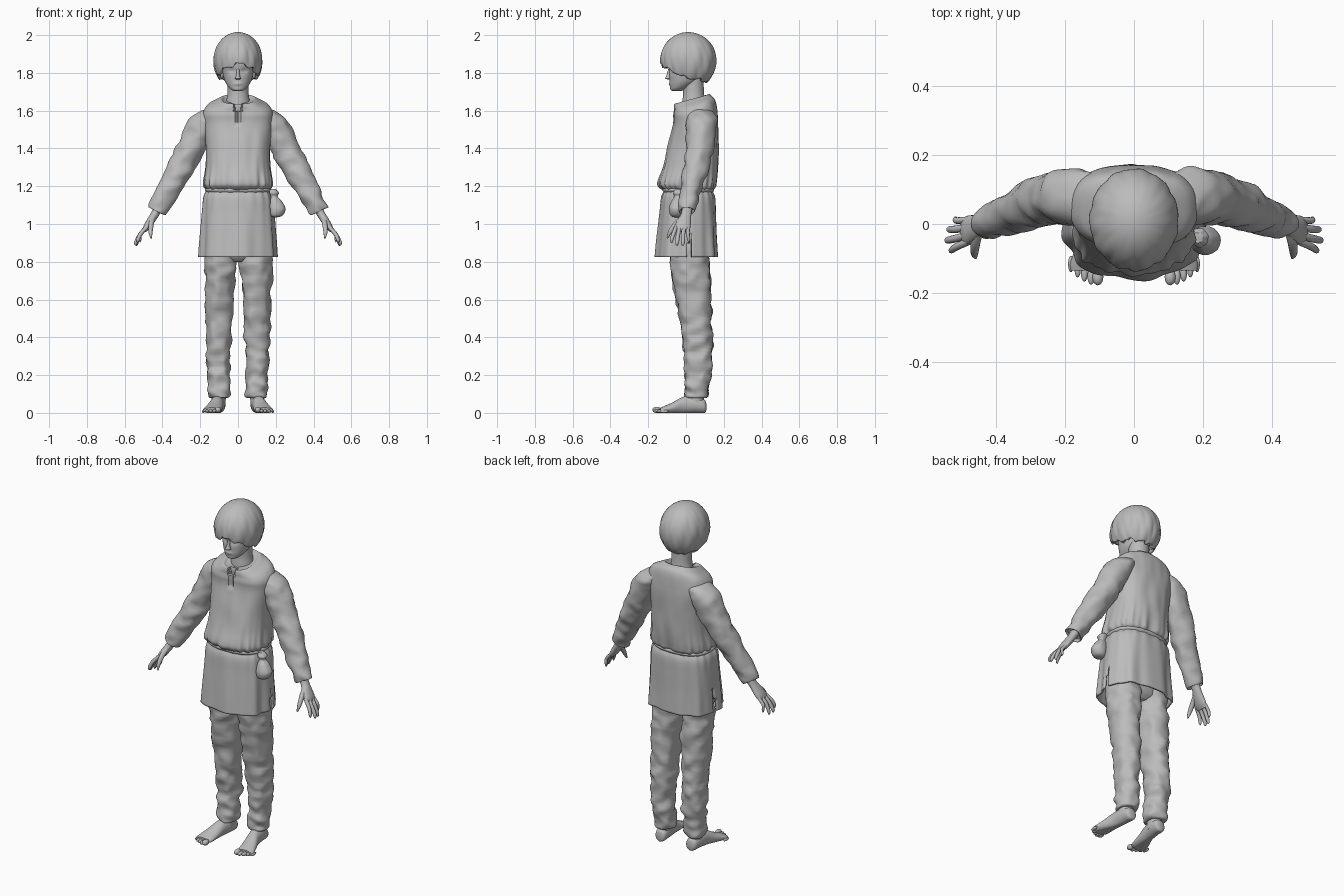
import bpy, bmesh
from math import sin, cos, pi, exp, radians
from mathutils import Vector, noise

if "Cube" in bpy.data.objects:
    bpy.data.objects.remove(bpy.data.objects["Cube"])

grey = bpy.data.materials.new("plain_grey")
grey.use_nodes = True
grey.diffuse_color = (0.5, 0.5, 0.5, 1)
shader = grey.node_tree.nodes["Principled BSDF"]
shader.inputs["Base Color"].default_value = grey.diffuse_color
shader.inputs["Roughness"].default_value = 0.8

X, Y, Z = Vector((1, 0, 0)), Vector((0, 1, 0)), Vector((0, 0, 1))


def finish(name, bm, thickness=0):
    bmesh.ops.recalc_face_normals(bm, faces=bm.faces)
    mesh = bpy.data.meshes.new(name)
    bm.to_mesh(mesh)
    bm.free()
    mesh.materials.append(grey)
    ob = bpy.data.objects.new(name, mesh)
    bpy.context.collection.objects.link(ob)
    bpy.ops.object.select_all(action="DESELECT")
    ob.select_set(True)
    bpy.context.view_layer.objects.active = ob
    bpy.ops.object.shade_smooth_by_angle(angle=radians(50))
    if thickness:
        mod = ob.modifiers.new("thickness", "SOLIDIFY")
        mod.thickness, mod.offset = thickness, -1
    return ob


def smooth_path(pts, steps):
    """Catmull-Rom interpolation of (x, y, z, radius_a, radius_b) stations."""
    p = [pts[0]] + list(pts) + [pts[-1]]
    for i in range(1, len(p) - 2):
        for k in range(steps):
            t = k / steps
            yield [0.5 * (2 * b + (c - a) * t + (2 * a - 5 * b + 4 * c - d) * t * t
                          + (3 * b - a - 3 * c + d) * t ** 3)
                   for a, b, c, d in zip(*p[i - 1:i + 3])]
    yield list(pts[-1])


def loft(name, pts, a=X, b=Y, steps=6, segs=32, power=1, caps=True,
         fold=None, shape=None, cut=None, thickness=0):
    """Skin rings along a path; fold scales a ring, shape moves points, cut drops faces."""
    bm = bmesh.new()
    rings = []
    for x, y, z, ra, rb in smooth_path(pts, steps):
        ring = []
        for k in range(segs):
            th = 2 * pi * k / segs
            c, s = cos(th), sin(th)
            ca = abs(c) ** power * (1 if c > 0 else -1)
            sb = abs(s) ** power * (1 if s > 0 else -1)
            f = 1 + (fold(th, z) if fold else 0)
            v = Vector((x, y, z)) + (a * ca * ra + b * sb * rb) * f
            ring.append(bm.verts.new(shape(v) if shape else v))
        rings.append(ring)
    for r, q in zip(rings, rings[1:]):
        for k in range(segs):
            n = (k + 1) % segs
            bm.faces.new((r[k], r[n], q[n], q[k]))
    if caps:
        bm.faces.new(rings[0])
        bm.faces.new(rings[-1])
    if cut:
        doomed = [f for f in bm.faces if cut(f.calc_center_median())]
        bmesh.ops.delete(bm, geom=doomed, context="FACES")
    return finish(name, bm, thickness)


def blob(name, centre, radii):
    bm = bmesh.new()
    bmesh.ops.create_uvsphere(bm, u_segments=20, v_segments=14, radius=1)
    for v in bm.verts:
        v.co = Vector(centre) + Vector([c * r for c, r in zip(v.co, radii)])
    return finish(name, bm)


def bump(v, scale, amount, seed=0):
    return noise.noise(v * scale + Vector((seed, seed, 0))) * amount


# Tunic: bloused over the belt, sloping collar, notch at the throat
def tunic_shape(v):
    w = max(0, min(1, (v.z - 1.56) / 0.08))
    v.z += (v.y - 0.04) * 0.28 * w
    v.y += bump(Vector((v.x * 2, v.y, v.z * 0.7)), 9, 0.007)
    if v.y < 0 and v.z > 1.53 and abs(v.x) < (v.z - 1.53) * 0.2 + 0.002:
        v.y += 0.022
    return v


def tunic_fold(th, z):
    return 0.022 * exp(-max(0, z - 1.2) / 0.07) * (sin(15 * th) + sin(23 * th + 1))


loft("tunic_top", [(0, .01, 1.175, .15, .115), (0, .01, 1.19, .172, .142), (0, .007, 1.22, .181, .153),
                   (0, .022, 1.3, .172, .145), (0, .035, 1.4, .17, .135), (0, .05, 1.52, .182, .121),
                   (0, .048, 1.585, .185, .117), (0, .045, 1.625, .163, .11), (0, .035, 1.65, .12, .1),
                   (0, .032, 1.664, .09, .092), (0, .033, 1.655, .076, .078)],
     steps=8, segs=128, power=0.8, fold=tunic_fold, shape=tunic_shape)

# Tunic skirt: gathered at the belt, slit at both sides
def skirt_fold(th, z):
    d = 1.2 - z
    return (0.022 * exp(-d / 0.08) * sin(19 * th)
            + 0.03 * min(1, d / 0.3) * (sin(8 * th + 0.6) + 0.5 * sin(13 * th + 2)))


loft("tunic_skirt", [(0, .012, 1.205, .155, .118), (0, .012, 1.18, .165, .125), (0, .012, 1.14, .183, .142),
                     (0, .01, 1.06, .19, .148), (0, .006, .95, .197, .155), (0, .004, .825, .205, .164)],
     steps=8, segs=128, power=0.8, caps=False, fold=skirt_fold, thickness=0.01,
     cut=lambda c: c.z < 1.02 and abs(c.y - 0.02) < 0.003 + (1.02 - c.z) * 0.04)

# Belt cord with hanging pouch
loft("belt", [(0, .012, 1.165, .166, .128), (0, .012, 1.18, .176, .137), (0, .012, 1.195, .166, .128)],
     segs=64, power=0.8)
loft("pouch", [(.197, -.05, 1.035, .008, .008), (.202, -.05, 1.045, .034, .032), (.207, -.048, 1.08, .045, .042),
               (.2, -.045, 1.12, .032, .032), (.192, -.042, 1.145, .018, .02), (.19, -.04, 1.165, .026, .028),
               (.185, -.04, 1.185, .014, .015)],
     fold=lambda th, z: 0.05 * sin(7 * th) * max(0, z - 1.06) * 10)

# Hips and neck
loft("hips", [(0, .02, .8, .05, .06), (0, .02, .84, .12, .09), (0, .02, .95, .165, .11),
              (0, .015, 1.16, .15, .105)], power=0.8)
loft("neck", [(0, .05, 1.57, .08, .07), (0, .042, 1.64, .064, .062), (0, .04, 1.7, .056, .055),
              (0, .035, 1.8, .058, .058)])

# Head: jaw, cheeks and brow, with eye hollows pressed in
def face_shape(v):
    if v.y < -0.03:
        for s in (-1, 1):
            d = ((v.x - s * 0.032) / 0.02) ** 2 + ((v.z - 1.81) / 0.014) ** 2
            v.y += 0.009 * exp(-d)
        v.y -= 0.005 * exp(-(v.x / 0.022) ** 2 - ((v.z - 1.742) / 0.008) ** 2)
    return v


loft("head", [(0, -.048, 1.703, .012, .014), (0, -.046, 1.709, .033, .035), (0, -.03, 1.728, .053, .055),
              (0, -.008, 1.76, .071, .079), (0, .005, 1.81, .083, .094), (0, .01, 1.87, .092, .102),
              (0, .012, 1.93, .078, .088), (0, .012, 1.965, .03, .035)],
     steps=8, segs=64, power=0.95, shape=face_shape)
loft("nose", [(0, -.085, 1.764, .007, .006), (0, -.092, 1.77, .015, .018), (0, -.09, 1.785, .01, .014),
              (0, -.084, 1.82, .007, .01)])
for s in (-1, 1):
    blob("ear", (s * .084, .012, 1.8), (.012, .02, .03))

# Hair: swirled cap, swept fringe, longer at the nape
def hair():
    bm = bmesh.new()
    segs, rows, rings = 96, 30, []
    for i in range(rows + 1):
        ring = []
        for k in range(segs):
            th = 2 * pi * k / segs
            front, side = max(0, -sin(th)), abs(cos(th))
            part = exp(-((th - 1.5 * pi - 0.22) / 0.13) ** 2)
            end = radians(143 - 42 * front ** 1.3 - 10 * side ** 3) - 0.12 * part
            end += 0.05 * sin(9 * th) + 0.03 * sin(17 * th + 1)
            t = max(0.01, i / rows)
            ph = end * t
            lock = 0.022 * t * (sin(11 * th + 3 * ph) + 0.6 * sin(19 * th - 4 * ph))
            r = sin(ph) ** (1 if ph < pi / 2 else 0.75) * (1 + lock)
            ring.append(bm.verts.new((.113 * r * cos(th), .012 + .132 * r * sin(th),
                                      1.868 + .132 * cos(ph))))
        rings.append(ring)
    bm.faces.new(rings[0])
    for r, q in zip(rings, rings[1:]):
        for k in range(segs):
            n = (k + 1) % segs
            bm.faces.new((r[k], r[n], q[n], q[k]))
    finish("hair", bm, 0.016)


hair()


def wrinkled(seed, amount):
    def shape(v):
        n = Vector((v.x, v.y, v.z * 1.6))
        return v + Vector((bump(n, 14, amount, seed), bump(n, 14, amount, seed + 5), 0))
    return shape


def mirrored(pts, s):
    return [(s * p[0], *p[1:]) for p in pts]


def foot_shape(v):
    v.z = max(0, v.z)
    return v


for s, side in ((1, "left"), (-1, "right")):
    # Sleeve, opening at the cuff
    loft(side + "_sleeve", mirrored([(.10, .07, 1.6, .03, .06), (.14, .078, 1.575, .06, .078), (.188, .08, 1.52, .079, .08),
                                     (.25, .072, 1.4, .076, .073), (.315, .05, 1.28, .07, .066),
                                     (.375, .022, 1.17, .06, .054), (.428, .004, 1.072, .052, .047),
                                     (.424, .006, 1.08, .04, .037)], s),
         a=Vector((.9 * s, 0, .42)), segs=40, shape=wrinkled(3, .013))
    # Hand with four fingers and a thumb
    tilt = Vector((.85 * s, 0, .5))
    loft(side + "_palm", mirrored([(.415, .008, 1.1, .026, .03), (.438, .002, 1.055, .022, .027), (.46, -.01, 1.02, .021, .036),
                                   (.483, -.018, .985, .018, .042), (.497, -.02, .962, .01, .034)], s),
         a=tilt, segs=24)
    for name, root, tip, r in (("index", -.05, (.532, -.076, .9), .011), ("middle", -.03, (.543, -.047, .886), .0115),
                               ("ring", -.008, (.538, -.016, .884), .011), ("little", .012, (.52, .014, .904), .0095)):
        x, y, z = tip
        loft(f"{side}_{name}_finger", mirrored([(.478, root, .99, r, r), (.515, (root + y) / 2 - .003, .948, r, r),
                                                (x - .002, y, z + .016, r * .85, r * .85), (x, y, z, r * .3, r * .3)], s),
             a=tilt, segs=12)
    loft(side + "_thumb", mirrored([(.45, -.015, 1.035, .014, .014), (.46, -.055, .998, .014, .014),
                                    (.463, -.085, .957, .011, .011), (.46, -.099, .925, .004, .004)], s),
         a=Vector((s, 0, 0)), b=Vector((0, .8, -.6)), segs=12)
    # Trouser leg, wrinkled towards the hem
    loft(side + "_trouser_leg", mirrored([(.1, .02, 1.0, .08, .1), (.095, .02, .83, .088, .102), (.097, .03, .7, .08, .098),
                                          (.1, .05, .5, .071, .086), (.103, .062, .35, .065, .076), (.102, .064, .22, .06, .069),
                                          (.1, .055, .12, .058, .064), (.1, .052, .085, .055, .06),
                                          (.1, .052, .078, .04, .045)], s),
         steps=8, segs=48, power=0.9, shape=wrinkled(11, .016),
         fold=lambda th, z: 0.035 * sin(z * 75 + 2 * sin(th)) * exp(-z / 0.18))
    # Bare foot, ankle and toes
    loft(side + "_ankle", mirrored([(.1, .055, .12, .04, .045), (.102, .05, .07, .037, .045),
                                    (.104, .04, .03, .035, .05)], s))
    loft(side + "_foot", mirrored([(.1, .108, .03, .012, .015), (.101, .098, .035, .031, .035), (.104, .05, .045, .037, .045),
                                   (.112, -.01, .042, .036, .045), (.126, -.07, .026, .044, .03),
                                   (.136, -.115, .016, .049, .02), (.139, -.135, .014, .044, .014)], s),
         b=Z, shape=foot_shape)
    for i, reach in enumerate((-.158, -.156, -.147, -.135, -.12)):
        r = .016 if i == 0 else .0115 - .0008 * i
        blob(f"{side}_toe", (s * (.105 + .0195 * i), reach + .004, r), (r, .024, r))
